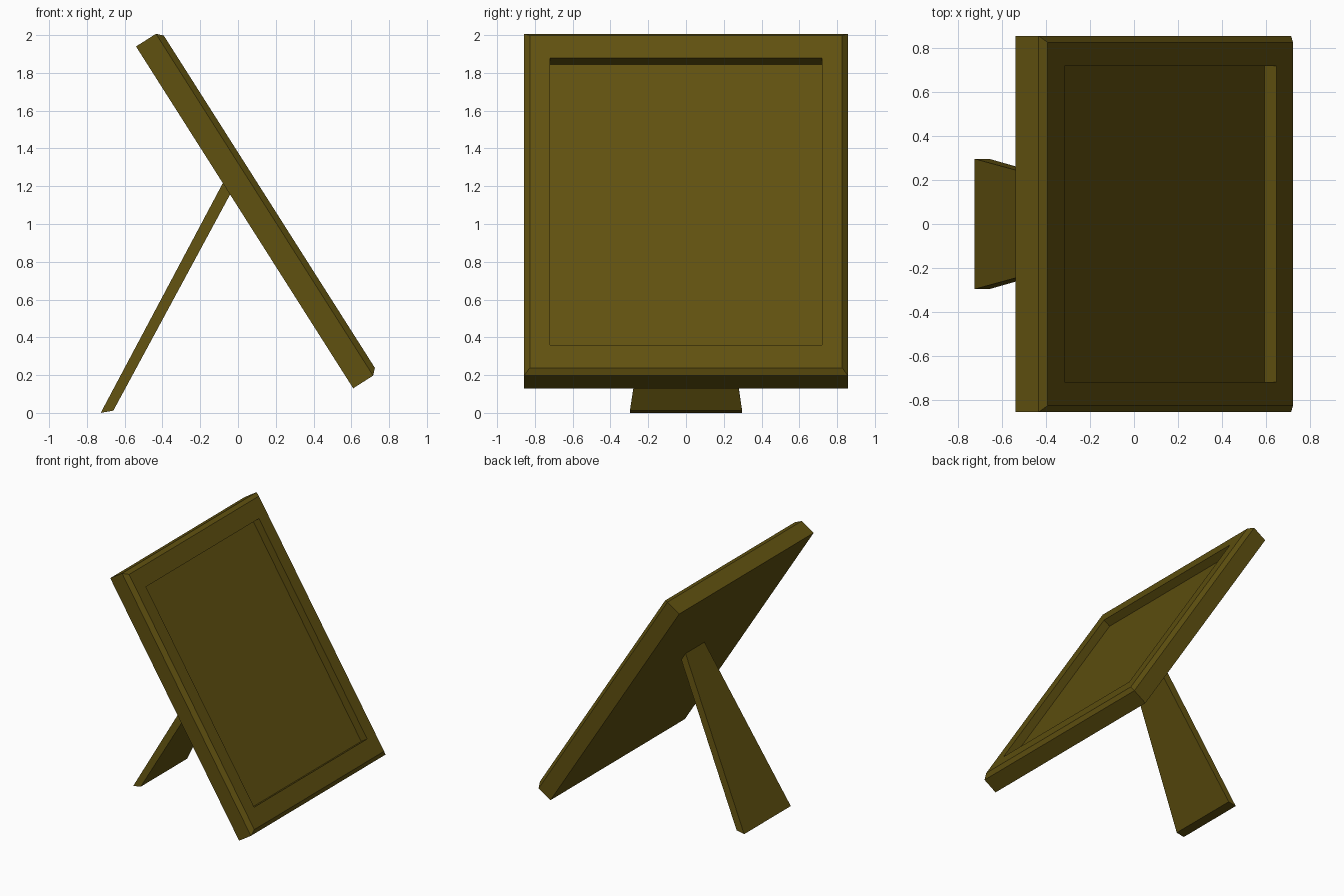
import bpy
import bmesh
from math import atan2
from mathutils import Matrix

default = bpy.data.objects.get("Cube")
if default:
    bpy.data.objects.remove(default, do_unlink=True)

# Single olive material
olive = bpy.data.materials.new("dark_olive")
olive.use_nodes = True
colour = (0.117, 0.082, 0.005, 1)
olive.diffuse_color = colour
olive.node_tree.nodes["Principled BSDF"].inputs["Base Color"].default_value = colour


def rect(half_x, half_y, z):
    return [(-half_x, -half_y, z), (half_x, -half_y, z), (half_x, half_y, z), (-half_x, half_y, z)]


def loft(name, rings):
    """Join successive four-point rings with quads and cap both ends."""
    bm = bmesh.new()
    loops = [[bm.verts.new(p) for p in ring] for ring in rings]
    for a, b in zip(loops, loops[1:]):
        for i in range(4):
            j = (i + 1) % 4
            bm.faces.new((a[i], a[j], b[j], b[i]))
    bm.faces.new(loops[0][::-1])
    bm.faces.new(loops[-1])
    bmesh.ops.recalc_face_normals(bm, faces=bm.faces)
    mesh = bpy.data.meshes.new(name)
    bm.to_mesh(mesh)
    bm.free()
    mesh.materials.append(olive)
    obj = bpy.data.objects.new(name, mesh)
    bpy.context.collection.objects.link(obj)
    return obj


# Picture frame: flat back, chamfered front edge, recessed panel
half_l, half_w = 1.072, 0.857
depth, chamfer, recess = 0.155, 0.03, 0.063
open_l, open_w = half_l - 0.172, 0.72
frame = loft("picture_frame", [
    rect(half_l, half_w, 0),
    rect(half_l, half_w, depth - chamfer),
    rect(half_l - chamfer, half_w - chamfer, depth),
    rect(open_l, open_w, depth),
    rect(open_l, open_w, depth - recess),
])
# Lean the frame back
tilt = atan2(1.81, 1.15)
frame.matrix_world = Matrix.Translation((0.035, 0, 1.035)) @ Matrix.Rotation(tilt, 4, 'Y')


# Easel leg: tapered slab, wide at the foot
def leg_end(half_y, outer, inner):
    return [(x, s * half_y, z) for (x, z), s in
            ((outer, -1), (inner, -1), (inner, 1), (outer, 1))]


loft("easel_leg", [
    leg_end(0.297, (-0.727, 0.0), (-0.66, 0.012)),
    leg_end(0.12, (-0.08, 1.217), (-0.042, 1.156)),
])
